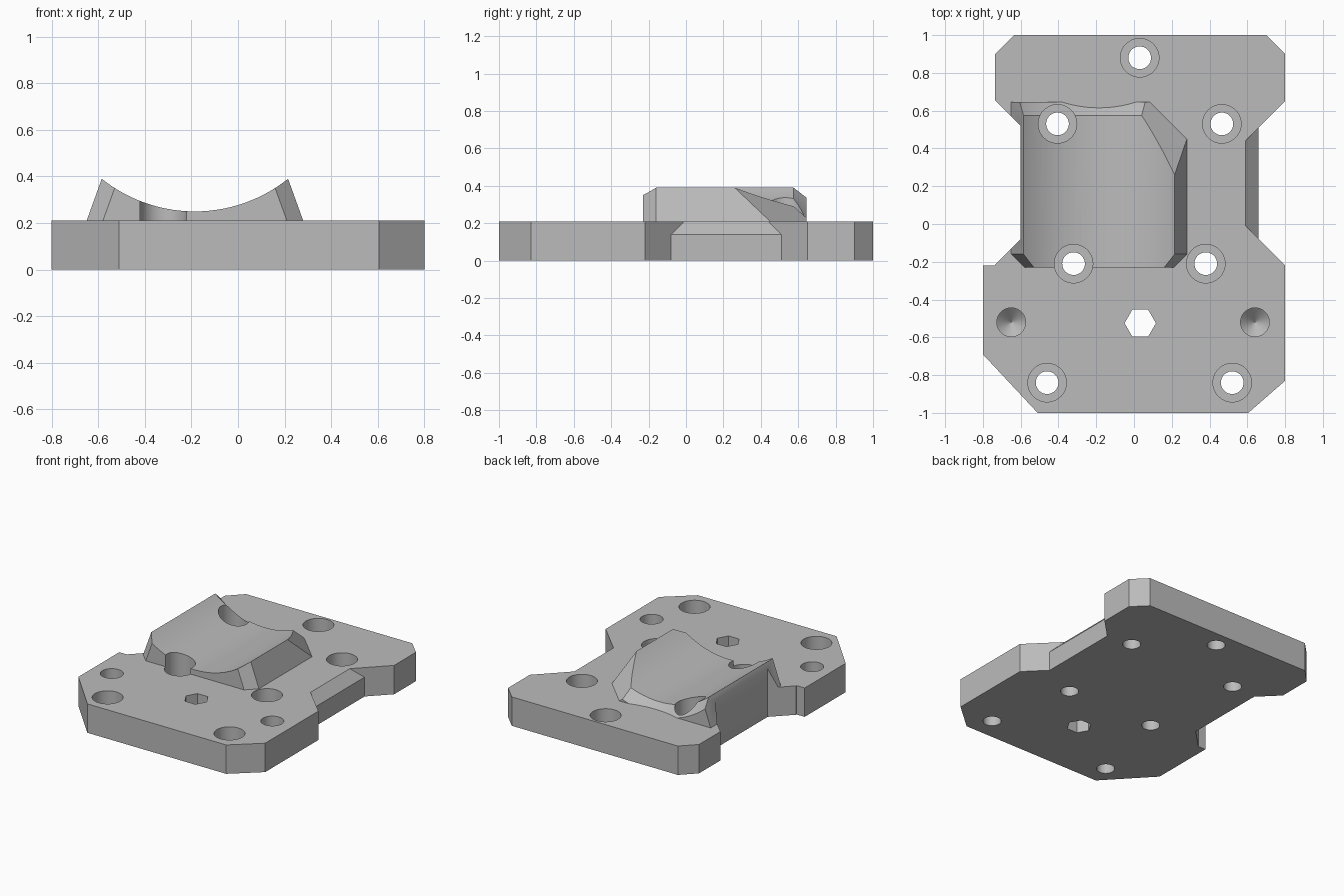
import bpy, bmesh, math
from mathutils import Vector

if "Cube" in bpy.data.objects:
    bpy.data.objects.remove(bpy.data.objects["Cube"], do_unlink=True)

TOP = 0.21

grey = bpy.data.materials.new("plain grey")
grey.use_nodes = True
grey.diffuse_color = (0.5, 0.5, 0.5, 1)
grey.node_tree.nodes["Principled BSDF"].inputs["Base Color"].default_value = (0.5, 0.5, 0.5, 1)


def finish(name, bm):
    bmesh.ops.recalc_face_normals(bm, faces=bm.faces)
    mesh = bpy.data.meshes.new(name)
    bm.to_mesh(mesh)
    bm.free()
    mesh.materials.append(grey)
    obj = bpy.data.objects.new(name, mesh)
    bpy.context.collection.objects.link(obj)
    return obj


def loft(name, rings):
    """Skin a list of equal-length point rings into a closed solid."""
    bm = bmesh.new()
    loops = [[bm.verts.new(p) for p in ring] for ring in rings]
    n = len(loops[0])
    for a, b in zip(loops, loops[1:]):
        for i in range(n):
            j = (i + 1) % n
            bm.faces.new((a[i], a[j], b[j], b[i]))
    bm.faces.new(loops[0])
    bm.faces.new(loops[-1])
    return finish(name, bm)


def ring(points, z):
    return [(x, y, z) for x, y in points]


def circle(x, y, r, n):
    return [(x + r * math.cos(math.tau * i / n), y + r * math.sin(math.tau * i / n)) for i in range(n)]


def boolean(target, tool, operation):
    mod = target.modifiers.new("cut", 'BOOLEAN')
    mod.object = tool
    mod.operation = operation
    mod.solver = 'EXACT'
    bpy.context.view_layer.objects.active = target
    bpy.ops.object.modifier_apply(modifier=mod.name)
    bpy.data.objects.remove(tool, do_unlink=True)


# Base plate; the right waist edge slopes inward near the top
outline = [(-0.51, -1), (0.605, -1), (0.8, -0.83), (0.8, -0.22), (0.66, -0.08),
           (0.66, 0.51), (0.8, 0.65), (0.8, 0.9), (0.7, 1), (-0.635, 1),
           (-0.735, 0.9), (-0.735, -0.22), (-0.8, -0.22), (-0.8, -0.69)]
upper = list(outline)
upper[4] = (0.59, -0.01)
upper[5] = (0.59, 0.44)
plate = loft("mounting_plate", [ring(outline, 0), ring(outline, 0.14), ring(upper, TOP)])

# Saddle block with leaning sides and clipped front corners
MID, HALF, LEAN = -0.185, 0.465, 0.361
bm = bmesh.new()
for y, inset in ((-0.23, 0.07), (-0.16, 0), (0.645, 0)):
    for z in (0.12, 0.5):
        w = HALF - inset - LEAN * (z - TOP)
        for side in (-1, 1):
            bm.verts.new((MID + side * w, y, z))
bmesh.ops.convex_hull(bm, input=bm.verts)

# Large slanted cut across the back right corner
bmesh.ops.bisect_plane(bm, geom=bm.verts[:] + bm.edges[:] + bm.faces[:],
                       plane_co=Vector((0.28, 0.45, TOP)),
                       plane_no=Vector((1, 1, math.sqrt(2))), clear_outer=True)
points = [v.co.copy() for v in bm.verts]
bm.free()
bm = bmesh.new()
for p in points:
    bm.verts.new(p)
bmesh.ops.convex_hull(bm, input=bm.verts)
bmesh.ops.dissolve_limit(bm, angle_limit=0.01, verts=bm.verts, edges=bm.edges)
saddle = finish("saddle", bm)

# Round trough that drops away at the back
R, AXIS = 0.641, 0.891
trough = loft("trough_cutter", [
    [(x, y, z) for x, z in circle(MID, AXIS - drop, R, 128)]
    for y, drop in ((-0.6, 0), (0.575, 0), (0.8, 0.225))])
boolean(saddle, trough, 'DIFFERENCE')
boolean(plate, saddle, 'UNION')

# Left waist notch through plate and saddle
notch = [(-0.6, -0.08), (-0.6, 0.52), (-0.76, 0.68), (-0.76, -0.215), (-0.735, -0.215)]
boolean(plate, loft("notch_cutter", [ring(notch, -0.2), ring(notch, 0.8)]), 'DIFFERENCE')

# Counterbored screw holes
for x, y in ((0.03, 0.88), (-0.405, 0.53), (0.465, 0.53), (-0.32, -0.21),
             (0.38, -0.21), (-0.46, -0.84), (0.52, -0.84)):
    small, big = circle(x, y, 0.06, 48), circle(x, y, 0.102, 48)
    boolean(plate, loft("screw_cutter", [ring(small, -0.1), ring(small, 0.08),
                                         ring(big, 0.08), ring(big, 0.8)]), 'DIFFERENCE')

# Blind drilled holes with conical floors
for x in (-0.65, 0.64):
    tip, wall = circle(x, -0.52, 0.001, 48), circle(x, -0.52, 0.076, 48)
    boolean(plate, loft("drill_cutter", [ring(tip, 0.03), ring(wall, 0.1),
                                         ring(wall, 0.4)]), 'DIFFERENCE')

# Hexagonal through hole
hexagon = circle(0.033, -0.525, 0.083, 6)
boolean(plate, loft("hex_cutter", [ring(hexagon, -0.1), ring(hexagon, 0.4)]), 'DIFFERENCE')

# Smooth round surfaces, keep crisp edges
bpy.ops.object.select_all(action='DESELECT')
plate.select_set(True)
bpy.context.view_layer.objects.active = plate
bpy.ops.object.shade_smooth_by_angle(angle=math.radians(20))
